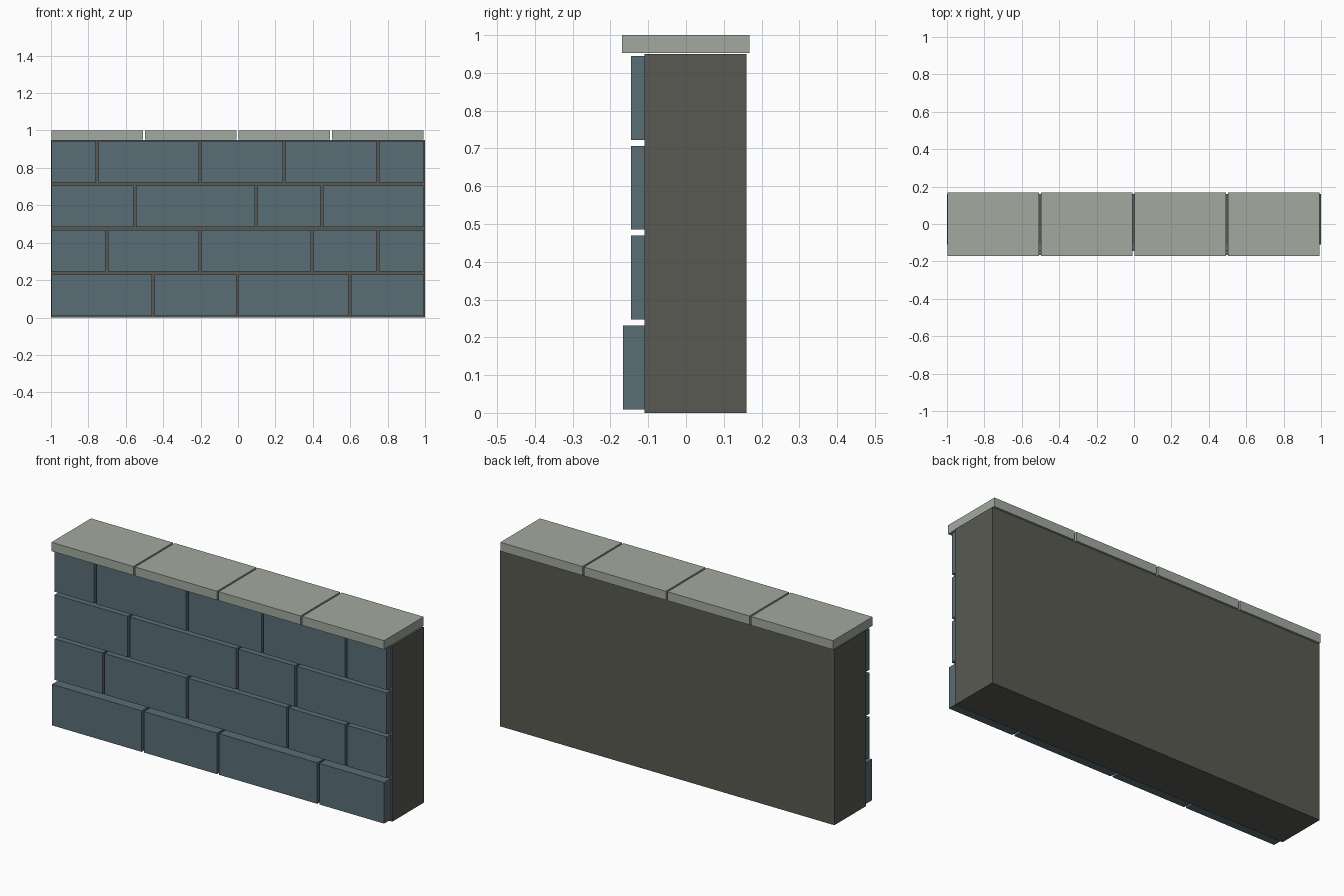
import bpy

old = bpy.data.objects.get("Cube")
if old:
    bpy.data.objects.remove(old, do_unlink=True)


def material(name, rgb):
    mat = bpy.data.materials.new(name)
    mat.use_nodes = True
    colour = (*rgb, 1)
    mat.diffuse_color = colour
    mat.node_tree.nodes["Principled BSDF"].inputs["Base Color"].default_value = colour
    return mat


def box(name, x, y, z, mat):
    """Box spanning the given (low, high) ranges."""
    spans = (x, y, z)
    bpy.ops.mesh.primitive_cube_add(size=1, location=[(a + b) / 2 for a, b in spans])
    obj = bpy.context.object
    obj.name = name
    obj.scale = [b - a for a, b in spans]
    bpy.ops.object.transform_apply(location=False, rotation=False, scale=True)
    obj.data.materials.append(mat)
    return obj


mortar = material("dark mortar", (0.10, 0.10, 0.085))
stone = material("blue grey stone", (0.10, 0.155, 0.18))
coping = material("pale coping", (0.36, 0.40, 0.35))

# Solid core, whose front shows through as the joints
FRONT = -0.11
box("wall_core", (-1, 1), (FRONT, 0.16), (0, 0.95), mortar)

# Four courses of facing stones; the lowest is a projecting plinth
JOINT = 0.013
COURSE = 0.238
courses = [
    (-0.45, 0, 0.6),
    (-0.7, -0.2, 0.4, 0.75),
    (-0.55, 0.1, 0.45),
    (-0.75, -0.2, 0.25, 0.75),
]
for row, joints in enumerate(courses):
    edges = (-1, *joints, 1)
    low = 0.009 + row * COURSE
    face = -0.167 if row == 0 else -0.145
    for i, (a, b) in enumerate(zip(edges, edges[1:])):
        box(f"facing_stone_{row + 1}_{i + 1}", (a + 0.004, b - JOINT + 0.004),
            (face, FRONT), (low, low + 0.222), stone)

# Overhanging coping slabs
for i in range(4):
    left = -0.997 + i * 0.5
    box(f"coping_slab_{i + 1}", (left, left + 0.49), (-0.17, 0.168), (0.952, 1), coping)
